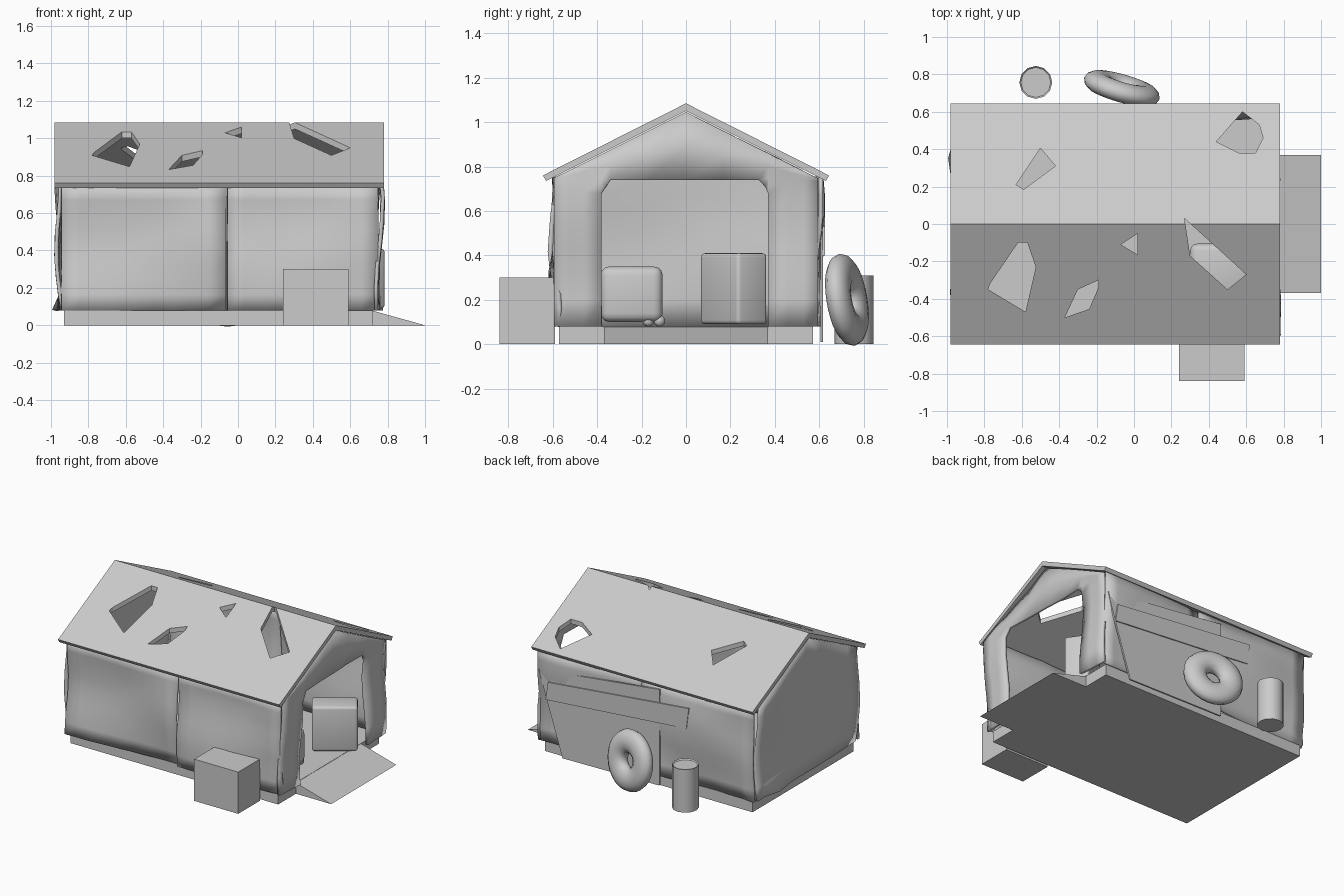
import bpy, bmesh, math, random
from mathutils import Vector, Matrix

if "Cube" in bpy.data.objects:
    bpy.data.objects.remove(bpy.data.objects["Cube"])

random.seed(4)
GREY = bpy.data.materials.new("plain grey")
GREY.diffuse_color = (0.6, 0.6, 0.6, 1)
GREY.use_nodes = True
GREY.node_tree.nodes["Principled BSDF"].inputs["Base Color"].default_value = GREY.diffuse_color


def finish(name, bm, smooth=None):
    bmesh.ops.recalc_face_normals(bm, faces=bm.faces)
    me = bpy.data.meshes.new(name)
    bm.to_mesh(me)
    bm.free()
    ob = bpy.data.objects.new(name, me)
    bpy.context.collection.objects.link(ob)
    me.materials.append(GREY)
    bpy.ops.object.select_all(action='DESELECT')
    bpy.context.view_layer.objects.active = ob
    ob.select_set(True)
    if smooth:
        bpy.ops.object.shade_smooth_by_angle(angle=math.radians(smooth))
    return ob


def apply(ob, kind, **props):
    mod = ob.modifiers.new(kind.lower(), kind)
    for k, v in props.items():
        setattr(mod, k, v)
    bpy.context.view_layer.objects.active = ob
    bpy.ops.object.modifier_apply(modifier=mod.name)


def prism(bm, pts, vec):
    """Extrude a polygon along a vector into a closed solid."""
    face = bm.faces.new([bm.verts.new(p) for p in pts])
    new = bmesh.ops.extrude_face_region(bm, geom=[face])["geom"]
    bmesh.ops.translate(bm, vec=vec, verts=[v for v in new if isinstance(v, bmesh.types.BMVert)])


def solid(name, pts, vec):
    bm = bmesh.new()
    prism(bm, pts, vec)
    return finish(name, bm)


def box(name, centre, size, turn=0, bevel=0.0, smooth=None):
    bm = bmesh.new()
    bmesh.ops.create_cube(bm, size=1)
    bmesh.ops.scale(bm, vec=size, verts=bm.verts)
    if bevel:
        bmesh.ops.bevel(bm, geom=bm.edges[:], offset=bevel, segments=3, profile=0.5, affect='EDGES')
    bmesh.ops.transform(bm, matrix=Matrix.Translation(centre) @ Matrix.Rotation(math.radians(turn), 4, 'Z'),
                        verts=bm.verts)
    return finish(name, bm, smooth)


def panel(name, cols, rows, place, skip=lambda a, b: False, smooth=30):
    """Dented sheet wall: a grid of columns and rows, thickened inward."""
    bm = bmesh.new()
    vs = [[bm.verts.new(place(c, r)) for r in rows] for c in cols]
    for i in range(len(cols) - 1):
        for j in range(len(rows) - 1):
            if not skip((cols[i] + cols[i + 1]) / 2, (rows[j] + rows[j + 1]) / 2):
                bm.faces.new((vs[i][j], vs[i + 1][j], vs[i + 1][j + 1], vs[i][j + 1]))
    bmesh.ops.delete(bm, geom=[v for v in bm.verts if not v.link_faces], context='VERTS')
    ob = finish(name, bm, smooth)
    apply(ob, 'SOLIDIFY', thickness=0.02, offset=0)
    return ob


def spread(a, b, n):
    return [a + (b - a) * i / n for i in range(n + 1)]


def dent(u, z, phase):
    return 0.014 * math.sin(4.3 * u + 5 * z + phase) + 0.012 * math.sin(9 * z - 3 * u + 2 * phase) \
        + random.uniform(-0.004, 0.004)


def under_roof(y):
    return 1.045 - 0.5 * abs(y)


# Floor slab and entrance ramp
box("floor_slab", (-0.105, 0, 0.04), (1.65, 1.145, 0.08))
solid("entrance_ramp", [(0.72, -0.37, 0), (1.0, -0.37, 0), (0.72, -0.37, 0.078)], (0, 0.74, 0))

# Long side walls, each made of two sheets
wall_rows = spread(0.08, 0.755, 8)
for side, label in ((-1, "front"), (1, "back")):
    for part, (a, b) in enumerate(((-0.945, -0.063), (-0.057, 0.75))):
        panel(f"{label}_wall_{part + 1}", spread(a, b, 9), wall_rows,
              lambda x, z: (x, side * (0.588 + dent(x, z, side + part)), z))

# Rear gable wall with a bent lower flap
gable_cols = [-0.575, -0.48, -0.35, -0.18, 0, 0.18, 0.35, 0.48, 0.555]
rear_rows = spread(0, 1, 8)


def rear_place(y, t):
    z = 0.08 + t * (under_roof(y) - 0.08)
    flap = 0.03 if t == 0 and y == 0.35 else 0
    return (-0.952 - flap - 0.8 * dent(y, z, 1.5), y, z)


panel("rear_wall", gable_cols, rear_rows, rear_place, smooth=12)

# Entrance gable wall with a chamfered doorway
door_cols = [-0.595, -0.53, -0.46, -0.38, -0.34, -0.17, 0, 0.17, 0.33, 0.37, 0.46, 0.53, 0.595]
door_rows = [0.08, 0.2, 0.32, 0.44, 0.56, 0.68, 0.74, 0.87, 1.0]


def door_place(y, r):
    z = r
    if r > 0.74:
        z = 0.74 + (r - 0.74) / 0.26 * (under_roof(y) - 0.74)
    x = 0.755 + 0.8 * dent(y, z, 0.4)
    if r == 0.68 and abs(y) in (0.33, 0.34):
        return (x, math.copysign(0.36, y), 0.71)
    return (x, y, z)


def doorway(y, r):
    lower = r < 0.68 and -0.38 < y < 0.37
    return lower or (r < 0.74 and -0.34 < y < 0.33)


panel("entrance_wall", door_cols, door_rows, door_place, doorway, smooth=12)

# Gable roof with broken holes
roof = solid("roof", [(-0.98, y, z) for y, z in
                      ((0, 1.085), (-0.645, 0.76), (-0.63, 0.735), (0, 1.05), (0.63, 0.735), (0.645, 0.76))],
             (1.76, 0, 0))
holes = [
    [(-0.62, -0.10), (-0.57, -0.10), (-0.525, -0.23), (-0.58, -0.47), (-0.78, -0.35), (-0.77, -0.32)],
    [(-0.19, -0.30), (-0.19, -0.34), (-0.24, -0.455), (-0.37, -0.50), (-0.30, -0.35)],
    [(0.02, -0.05), (0.02, -0.165), (-0.07, -0.11)],
    [(0.27, 0.03), (0.60, -0.27), (0.50, -0.35), (0.30, -0.17)],
    [(-0.50, 0.405), (-0.42, 0.31), (-0.59, 0.185), (-0.63, 0.21)],
    [(0.58, 0.60), (0.67, 0.53), (0.69, 0.46), (0.65, 0.38), (0.56, 0.38), (0.44, 0.44)],
]
bm = bmesh.new()
for h in holes:
    prism(bm, [(x, y, 0.5) for x, y in h], (0, 0, 1))
cutter = finish("roof_hole_cutter", bm)
cutter.hide_render = True
apply(roof, 'BOOLEAN', operation='DIFFERENCE', solver='EXACT', object=cutter)
bpy.data.objects.remove(cutter)

# Boards leaning on the back wall
solid("leaning_sheet", [(x, 0.606, z) for x, z in ((0.74, 0.6), (0.55, 0.01), (-0.22, 0.02), (-0.22, 0.71))],
      (0, 0.012, 0))
solid("nailed_board", [(x, 0.618, z) for x, z in ((0.68, 0.4), (0.66, 0.53), (-0.46, 0.64), (-0.44, 0.49))],
      (0, 0.008, 0))

# Crate outside, cabinet in the doorway
box("crate", (0.415, -0.715, 0.15), (0.35, 0.25, 0.3))
box("door_cabinet", (0.62, 0.215, 0.25), (0.3, 0.165, 0.32), 35, 0.018, 30)

# Rounded chest with small feet
box("rounded_chest", (0.46, -0.245, 0.225), (0.32, 0.28, 0.25), 0, 0.04, 40)
for i, y in enumerate((-0.17, -0.12)):
    bm = bmesh.new()
    bmesh.ops.create_uvsphere(bm, u_segments=10, v_segments=6, radius=0.026,
                              matrix=Matrix.Translation((0.58, y, 0.105)))
    finish(f"chest_foot_{i + 1}", bm, 60)

# Barrel with a slightly sunken lid
bm = bmesh.new()
bmesh.ops.create_cone(bm, cap_ends=True, segments=12, radius1=0.088, radius2=0.088, depth=0.31,
                      matrix=Matrix.Translation((-0.525, 0.757, 0.155)))
lid = max(bm.faces, key=lambda f: f.calc_center_median().z)
bmesh.ops.inset_region(bm, faces=[lid], thickness=0.008, depth=0)
bmesh.ops.translate(bm, vec=(0, 0, -0.008), verts=lid.verts)
finish("barrel", bm, 40)

# Old wheel ring leaning on the back wall
bm = bmesh.new()
tilt = Vector((0.27, 0.94, 0.16)).to_track_quat('Z', 'Y').to_matrix().to_4x4()
ring = [[bm.verts.new(((0.128 + 0.082 * math.cos(b)) * math.cos(a), (0.128 + 0.082 * math.cos(b)) * math.sin(a),
                       0.055 * math.sin(b))) for b in spread(0, 2 * math.pi, 12)[:-1]]
        for a in spread(0, 2 * math.pi, 28)[:-1]]
for i in range(28):
    for j in range(12):
        p, q, k = ring[i], ring[(i + 1) % 28], (j + 1) % 12
        bm.faces.new((p[j], q[j], q[k], p[k]))
bmesh.ops.transform(bm, matrix=Matrix.Translation((-0.065, 0.725, 0.2)) @ tilt, verts=bm.verts)
finish("wheel_ring", bm, 80)
